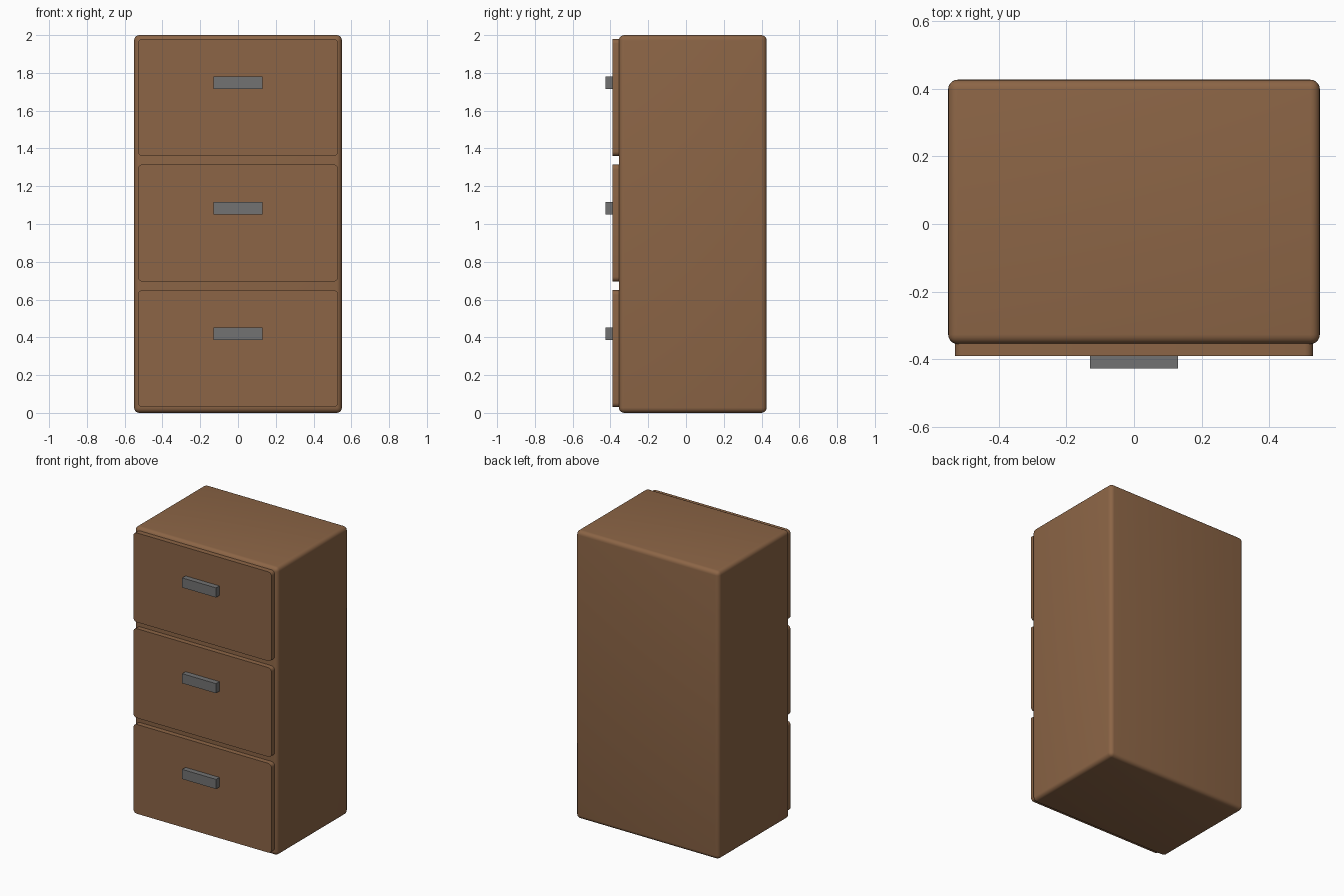
import bpy
import bmesh
from math import radians

old = bpy.data.objects.get("Cube")
if old:
    bpy.data.objects.remove(old, do_unlink=True)


def make_material(name, rgb):
    mat = bpy.data.materials.new(name)
    mat.use_nodes = True
    color = (*rgb, 1.0)
    mat.diffuse_color = color
    mat.node_tree.nodes["Principled BSDF"].inputs["Base Color"].default_value = color
    return mat


def make_box(name, low, high, mat, radius=0.0, depth_edges_only=False):
    """Box between two corners, optionally with rounded edges."""
    bm = bmesh.new()
    bmesh.ops.create_cube(bm, size=1)
    for v in bm.verts:
        v.co = [low[i] if v.co[i] < 0 else high[i] for i in range(3)]
    if radius:
        edges = bm.edges[:]
        if depth_edges_only:
            edges = [e for e in edges
                     if abs(e.verts[0].co.y - e.verts[1].co.y) > 1e-4]
        bmesh.ops.bevel(bm, geom=edges, offset=radius, segments=5,
                        profile=0.5, affect='EDGES', clamp_overlap=True)
    bmesh.ops.recalc_face_normals(bm, faces=bm.faces[:])
    mesh = bpy.data.meshes.new(name)
    bm.to_mesh(mesh)
    bm.free()
    mesh.materials.append(mat)
    obj = bpy.data.objects.new(name, mesh)
    bpy.context.collection.objects.link(obj)
    if radius:
        bpy.ops.object.select_all(action='DESELECT')
        obj.select_set(True)
        bpy.context.view_layer.objects.active = obj
        bpy.ops.object.shade_smooth_by_angle(angle=radians(35))
    return obj


wood = make_material("brown_wood", (0.262, 0.130, 0.061))
metal = make_material("grey_metal", (0.17, 0.17, 0.17))

# Rounded cabinet body
make_box("cabinet_body", (-0.55, -0.355, 0), (0.55, 0.427, 2), wood, 0.028)

# Three drawer fronts, each with a bar handle
for label, z in (("bottom", 0.03), ("middle", 0.695), ("top", 1.36)):
    make_box(label + "_drawer_front", (-0.53, -0.39, z), (0.53, -0.34, z + 0.62),
             wood, 0.025, depth_edges_only=True)
    make_box(label + "_drawer_handle", (-0.13, -0.427, z + 0.355),
             (0.13, -0.385, z + 0.422), metal)
